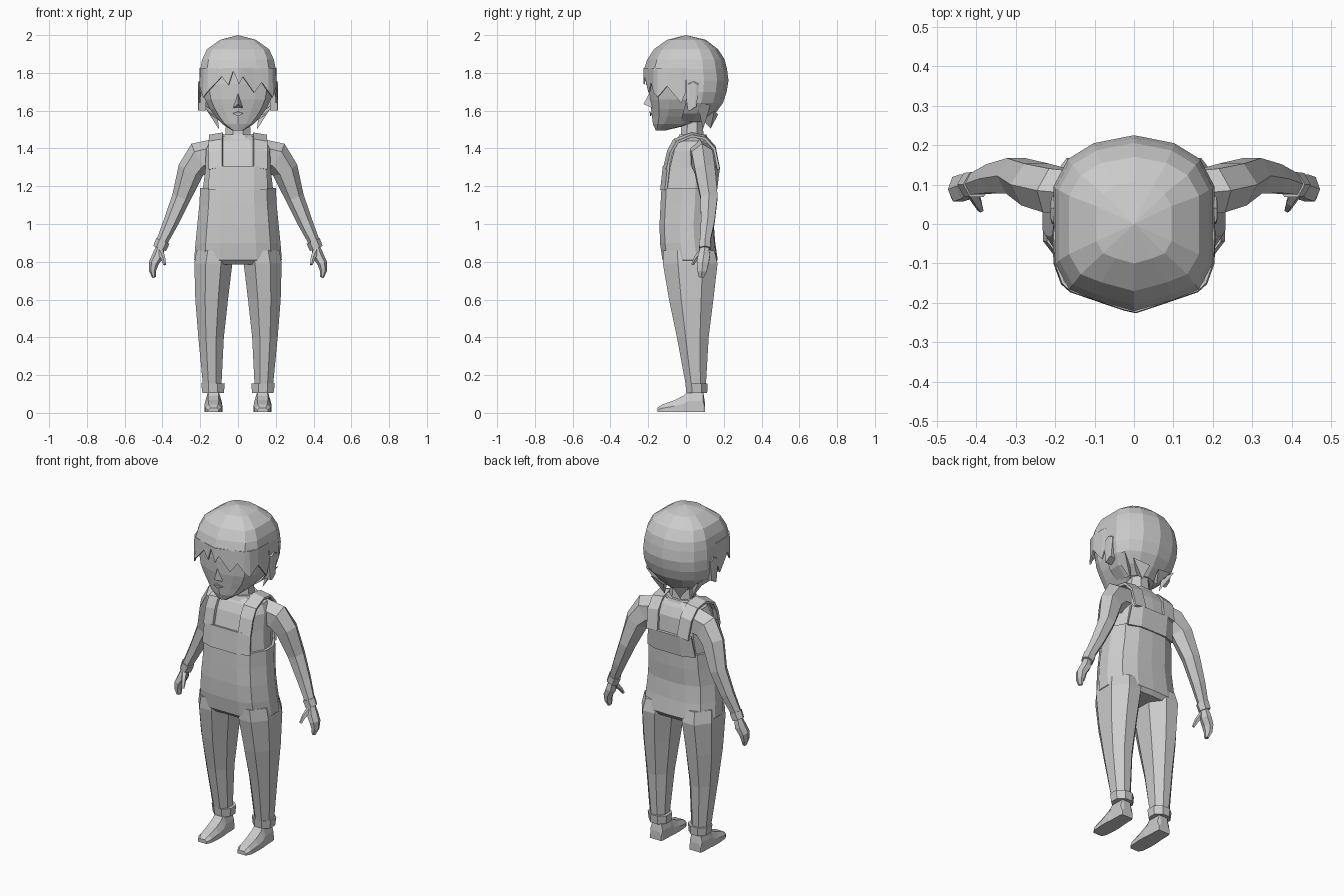
import bpy, math
from mathutils import Vector
import bmesh

grey = bpy.data.materials.new("plain_grey")
grey.diffuse_color = (0.6, 0.6, 0.6, 1)


def make(name, verts, faces, thick=0):
    me = bpy.data.meshes.new(name)
    me.from_pydata([tuple(v) for v in verts], [], faces)
    bm = bmesh.new()
    bm.from_mesh(me)
    bmesh.ops.remove_doubles(bm, verts=bm.verts, dist=0.0005)
    bmesh.ops.recalc_face_normals(bm, faces=bm.faces)
    bm.to_mesh(me)
    bm.free()
    me.materials.append(grey)
    ob = bpy.data.objects.new(name, me)
    bpy.context.collection.objects.link(ob)
    if thick:
        m = ob.modifiers.new("thickness", 'SOLIDIFY')
        m.thickness, m.offset = thick, 0
    return ob


def loft(name, rings, caps=True, keep=None, thick=0):
    """Skin a list of equal-length point rings; keep(ring, column) filters faces."""
    n = len(rings[0])
    verts = [p for r in rings for p in r]
    faces = [(i * n + j, i * n + (j + 1) % n, (i + 1) * n + (j + 1) % n, (i + 1) * n + j)
             for i in range(len(rings) - 1) for j in range(n) if not keep or keep(i, j)]
    if caps:
        faces += [tuple(range(n)), tuple(range((len(rings) - 1) * n, len(rings) * n))]
    return make(name, verts, faces, thick)


def mirror_pts(half):
    """Right half outline (back centre to front centre) -> closed outline."""
    return half + [(-x, y) for x, y in half[-1:0:-1] if x > 0]


def level(tmpl, z, w, yf, yb, cx=0):
    """Horizontal ring of a unit outline scaled to half width w and depth yf..yb."""
    c, d = (yf + yb) / 2, (yb - yf) / 2
    return [(cx + x * w, c + y * d, z) for x, y in tmpl]


def tube(name, path, sides=6, s=1):
    """Path rows: x, y, z, radius along y, radius across."""
    P = [Vector(p[:3]) for p in path]
    rings = []
    for i, row in enumerate(path):
        t = (P[min(i + 1, len(P) - 1)] - P[max(i - 1, 0)]).normalized()
        u = Vector((0, 1, 0))
        u = (u - t * u.dot(t)).normalized()
        v = t.cross(u)
        ring = []
        for k in range(sides):
            a = 2 * math.pi * (k + .5) / sides
            q = P[i] + u * math.cos(a) * row[3] + v * math.sin(a) * row[4]
            ring.append((q.x * s, q.y, q.z))
        rings.append(ring)
    return loft(name, rings)


ROUND = mirror_pts([(0, 1), (.5, .91), (.82, .73), (1, .42), (1, 0), (1, -.45), (.82, -.75), (.5, -.87), (0, -1)])
BODY = mirror_pts([(0, 1), (.45, .97), (.8, .75), (1, .25), (1, -.25), (.76, -.82), (.42, -1)])
LIMB = [(.4, 1), (1, .45), (1, -.45), (.4, -1), (-.4, -1), (-1, -.45), (-1, .45), (-.4, 1)]

# Head with face, jaw and nape
loft("head", [level(ROUND, *r) for r in (
    (1.495, .03, -.16, -.11), (1.53, .085, -.175, .04), (1.57, .12, -.18, .12),
    (1.61, .15, -.185, .16), (1.66, .175, -.192, .18), (1.74, .19, -.195, .19), (1.83, .18, -.19, .19))])
make("nose", [(0, -.19, 1.70), (-.025, -.18, 1.615), (.025, -.18, 1.615), (0, -.225, 1.635)],
     [(0, 1, 3), (0, 3, 2), (1, 2, 3), (0, 2, 1)])
make("mouth", [(-.028, -.186, 1.585), (0, -.192, 1.595), (.028, -.186, 1.585), (0, -.188, 1.572)],
     [(0, 1, 2, 3)], .008)

# Hair cap: full at the back, open over the face
cap = [level(ROUND, *r) for r in (
    (2.0, .0001, .0, .0002), (1.975, .095, -.10, .105), (1.925, .165, -.17, .17),
    (1.87, .19, -.205, .205), (1.82, .2, -.222, .217), (1.76, .204, -.222, .225),
    (1.70, .204, -.21, .215), (1.64, .19, -.2, .195), (1.585, .155, -.19, .155), (1.54, .09, -.17, .115))]
loft("hair_cap", cap, False, lambda i, j: i < 4 or j < 4 or j >= 12)

# Jagged fringe hanging from the cap
half = [(.2, .0, 1.70), (.203, -.025, 1.64), (.2, -.10, 1.73), (.182, -.15, 1.67)]
mid = [(-.16, 1.70), (-.085, 1.78), (-.05, 1.735), (-.025, 1.81), (.005, 1.74),
       (.025, 1.78), (.085, 1.695), (.125, 1.75), (.16, 1.70)]
edge = [(-x, y, z) for x, y, z in half] + [(x, -.224 + .34 * abs(x), z) for x, z in mid] + half[::-1]
n = len(edge)
make("fringe", edge + [(x * .985, y * .99, 1.825) for x, y, z in edge],
     [(i, i + 1, n + i + 1, n + i) for i in range(n - 1)], .008)

for s, side in ((1, "right"), (-1, "left")):
    # Hair locks at the nape, ears
    for k, (b, tip) in enumerate((
            ([(.19, .06, 1.64), (.175, .13, 1.63), (.11, .10, 1.58)], (.10, .09, 1.50)),
            ([(.13, .15, 1.60), (.03, .17, 1.58), (.06, .09, 1.55)], (.05, .13, 1.505)))):
        make(f"{side}_nape_lock_{k}", [(s * x, y, z) for x, y, z in b + [tip]],
             [(0, 1, 2), (0, 1, 3), (1, 2, 3), (2, 0, 3)])
    loft(side + "_ear", [[(s * x, y * f + .035 * (1 - f), z) for y, z in (
        (.01, 1.60), (.055, 1.62), (.07, 1.74), (.04, 1.755), (.005, 1.74), (.0, 1.67))]
        for x, f in ((.17, .9), (.208, 1), (.212, .6))])

    # Sleeve, sleeve cuff, hand and thumb
    tube(side + "_sleeve", [(.12, .075, 1.365, .065, .085), (.20, .085, 1.35, .065, .088),
                            (.25, .10, 1.285, .062, .07), (.30, .122, 1.14, .052, .05),
                            (.355, .115, 1.01, .042, .04), (.405, .10, .90, .03, .03)], 6, s)
    tube(side + "_sleeve_cuff", [(.398, .10, .91, .036, .038), (.415, .10, .87, .034, .036)], 6, s)
    tube(side + "_hand", [(.41, .10, .885, .022, .022), (.425, .095, .83, .036, .03),
                          (.447, .088, .79, .036, .026), (.452, .085, .75, .028, .018),
                          (.445, .08, .718, .016, .01)], 6, s)
    tube(side + "_thumb", [(.412, .085, .855, .018, .018), (.397, .055, .82, .013, .013),
                           (.388, .035, .785, .007, .008)], 5, s)

    # Trouser leg, rolled cuff, shoe
    def leg(name, rows):
        loft(name, [level(LIMB, z, (b - a) / 2, f, k, s * (a + b) / 2) for z, a, b, f, k in rows])
    leg(side + "_leg", [(.86, .02, .22, -.12, .15), (.79, .03, .231, -.122, .167), (.60, .053, .226, -.09, .145),
                        (.40, .075, .21, -.048, .12), (.14, .088, .185, .0, .105)])
    leg(side + "_trouser_cuff", [(.105, .075, .188, .002, .112), (.155, .07, .195, -.003, .115)])
    loft(side + "_shoe", [[(s * .13 + p * w, y, .005 + q * h) for p, q in (
        (-1, 0), (1, 0), (1, .5), (.6, 1), (-.6, 1), (-1, .5))] for y, w, h in (
        (-.152, .028, .022), (-.125, .042, .04), (-.06, .047, .062), (-.01, .046, .088),
        (.012, .043, .115), (.09, .04, .115), (.1, .036, .05))])

    # Shoulder strap running over the top from bib to back panel
    path = [(.118, -.114, 1.30), (.118, -.092, 1.39), (.118, -.062, 1.445), (.115, .03, 1.478),
            (.112, .10, 1.465), (.108, .15, 1.41), (.10, .172, 1.30)]
    make(side + "_strap", [(s * (x + d), y + (.015 if d > 0 and y < 0 else 0), z - (.012 if d > 0 else 0))
                           for x, y, z in path for d in (-.036, .036)],
         [(2 * i, 2 * i + 1, 2 * i + 3, 2 * i + 2) for i in range(len(path) - 1)], .014)

# Neck, collar, shirt
loft("neck", [level(LIMB, *r) for r in ((1.44, .07, -.03, .095), (1.58, .06, -.02, .085))])
loft("collar", [level(LIMB, *r) for r in ((1.44, .105, -.05, .12), (1.475, .085, -.035, .108))])
loft("shirt", [level(BODY, *r) for r in (
    (1.10, .185, -.12, .14), (1.19, .185, -.122, .15), (1.30, .172, -.108, .163),
    (1.39, .17, -.083, .155), (1.44, .15, -.055, .13), (1.465, .09, -.03, .11))])

# Overalls body, bib and back panel
loft("overalls", [level(BODY, *r) for r in (
    (1.19, .2, -.13, .158), (1.10, .205, -.135, .155), (1.0, .215, -.14, .147),
    (.90, .225, -.138, .155), (.81, .232, -.125, .168), (.785, .21, -.10, .15))])
for name, rows in (("bib", ((1.18, -.13, -.106, .155), (1.305, -.116, -.092, .15))),
                   ("back_panel", ((1.18, .158, .132, .155), (1.30, .173, .148, .14)))):
    make(name, [(x, yo if abs(x) > .1 else yi, z) for z, yi, yo, w in rows for x in (-w, -.084, .084, w)],
         [(i, i + 1, i + 5, i + 4) for i in range(3)], .014)
